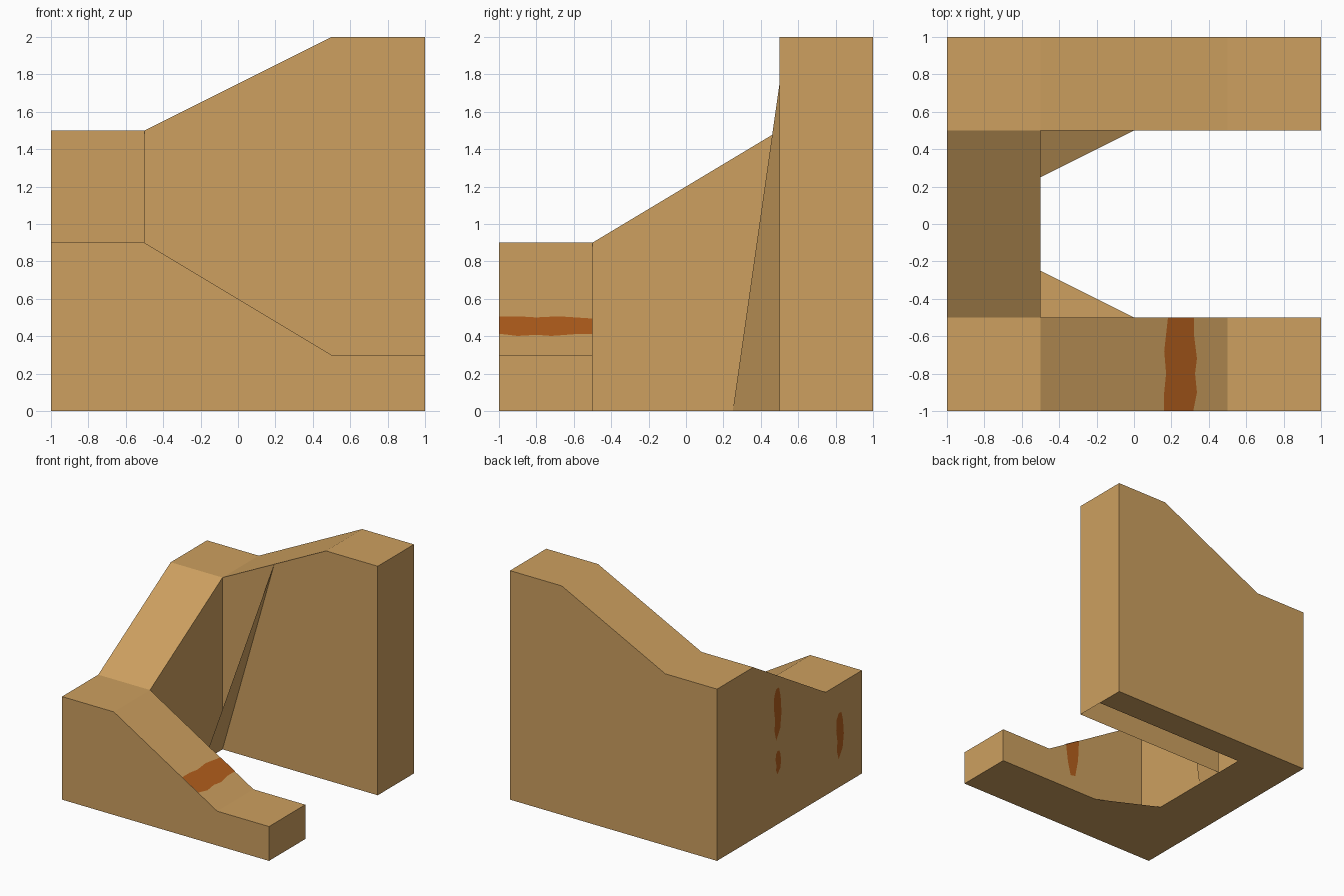
import bpy, bmesh
from mathutils import Vector

if "Cube" in bpy.data.objects:
    bpy.data.objects.remove(bpy.data.objects["Cube"])


def material(name, rgb):
    m = bpy.data.materials.new(name)
    m.diffuse_color = (*rgb, 1)
    m.use_nodes = True
    m.node_tree.nodes["Principled BSDF"].inputs["Base Color"].default_value = m.diffuse_color
    return m


TAN = material("tan", (0.61, 0.35, 0.115))
RUST = material("rust_orange", (0.46, 0.115, 0.012))


def finish(name, bm, mat):
    me = bpy.data.meshes.new(name)
    bm.to_mesh(me)
    bm.free()
    me.materials.append(mat)
    ob = bpy.data.objects.new(name, me)
    bpy.context.collection.objects.link(ob)
    return ob


def add_face(bm, points, facing):
    """Polygon turned so that its normal agrees with 'facing'."""
    f = bm.faces.new([bm.verts.new(p) for p in points])
    f.normal_update()
    if f.normal.dot(Vector(facing)) < 0:
        f.normal_flip()


def rect(x0, x1, y0, y1):
    return [(x0, y0, 0), (x1, y0, 0), (x1, y1, 0), (x0, y1, 0)]


def height(x, y):
    t = min(max(x + 0.5, 0), 1)
    return 0.9 - 0.6 * t if y < 0 else 1.5 + 0.5 * t


# U-shaped wall: plan cells raised to the height of each corner
xs = [-1, -0.5, 0.5, 1]
cells = [(xs[i], xs[i + 1], y0, y0 + 0.5) for y0 in (-1, 0.5) for i in range(3)]
cells.append((-1, -0.5, -0.5, 0.5))
bm = bmesh.new()
for c in cells:
    add_face(bm, rect(*c), (0, 0, 1))
bmesh.ops.remove_doubles(bm, verts=bm.verts[:], dist=1e-5)
ext = bmesh.ops.extrude_face_region(bm, geom=bm.faces[:])
for v in ext["geom"]:
    if isinstance(v, bmesh.types.BMVert):
        v.co.z = height(v.co.x, v.co.y)
# drop any leftover floor faces, the base is its own part
floor = [f for f in bm.faces if all(v.co.z < 1e-6 for v in f.verts)]
bmesh.ops.delete(bm, geom=floor, context='FACES_ONLY')
bm.normal_update()
finish("curved_wall", bm, TAN)

# Base, with an open slot under the tall wall and a small front corner web
bm = bmesh.new()
for r in [(-1, -0.5, -1, 1), (-0.5, 1, -1, -0.5), (-0.5, 1, 0.75, 1)]:
    add_face(bm, rect(*r), (0, 0, -1))
add_face(bm, [(-0.5, -0.25, 0), (-0.5, -0.5, 0), (0, -0.5, 0)], (0, 0, -1))
finish("base", bm, TAN)

# Leaning brace in the back corner
bm = bmesh.new()
add_face(bm, [(-0.5, 0.25, 0), (-0.5, 0.5, 0), (0, 0.5, 1.75)], (1, 0, -0.3))
finish("corner_brace", bm, TAN)


# Painted rust marks, lifted just off the surface
def mark(name, outline, place, facing):
    bm = bmesh.new()
    lift = Vector(facing).normalized() * 0.003
    add_face(bm, [Vector(place(*p)) + lift for p in outline], facing)
    finish(name, bm, RUST)


def streak(centre, low, high, half):
    """Slightly wobbly upright streak outline."""
    right = [(0.3, 0), (0.75, 0.2), (0.6, 0.4), (0.9, 0.65), (0.8, 0.88), (0.3, 1)]
    left = [(-0.4, 1), (-0.8, 0.8), (-1, 0.5), (-0.7, 0.2)]
    return [(centre + a * half, low + b * (high - low)) for a, b in right + left]


mark("ramp_stripe",
     [(0.18, -0.5), (0.16, -0.68), (0.17, -0.8), (0.16, -0.9), (0.16, -1),
      (0.315, -1), (0.335, -0.9), (0.325, -0.8), (0.335, -0.72), (0.32, -0.6), (0.32, -0.5)],
     lambda x, y: (x, y, 0.6 - 0.6 * x), (0.6, 0, 1))
mark("inner_stripe",
     [(0.18, 0.492), (0.19, 0.3), (0.22, 0.14), (0.27, 0.13), (0.3, 0.25), (0.32, 0.408)],
     lambda x, z: (x, -0.5, z), (0, 1, 0))
for name, s in [("side_streak_upper", (0.17, 0.74, 1.19, 0.055)),
                ("side_streak_lower", (0.16, 0.44, 0.64, 0.04)),
                ("side_streak_front", (-0.69, 0.25, 0.65, 0.055))]:
    mark(name, streak(*s), lambda y, z: (-1, y, z), (-1, 0, 0))
